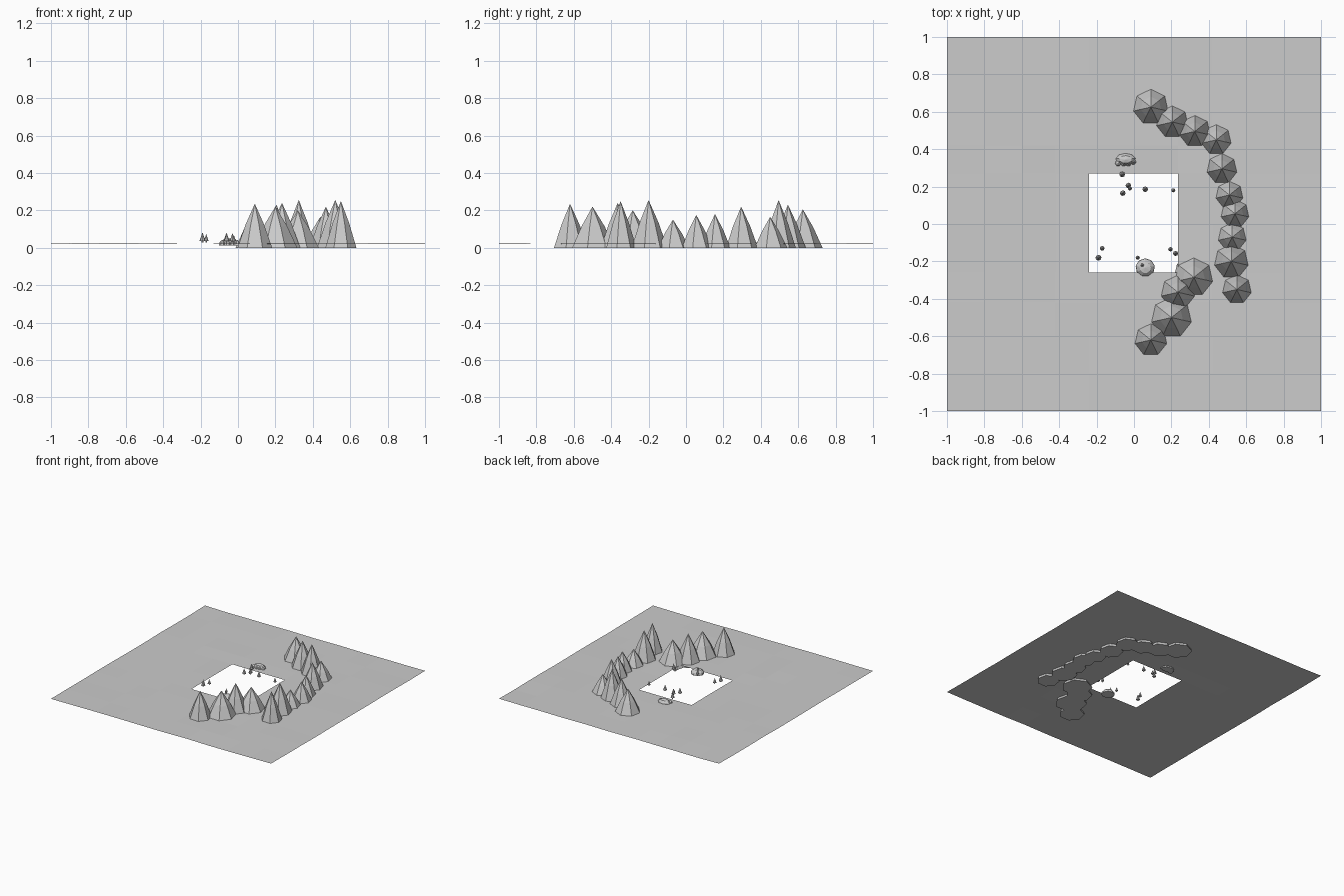
import bpy, bmesh, math, random
random.seed(3)


def finish(name, bm):
    bmesh.ops.recalc_face_normals(bm, faces=bm.faces)
    me = bpy.data.meshes.new(name)
    bm.to_mesh(me)
    bm.free()
    ob = bpy.data.objects.new(name, me)
    bpy.context.collection.objects.link(ob)
    return ob


def lathe(bm, x, y, rings, tip, n, sy=1.0):
    """Stack of n-sided rings (radius, z), closed by a base and a pointed tip."""
    loops = []
    for r, z in rings:
        loops.append([bm.verts.new((x + r * math.sin(2 * math.pi * i / n),
                                    y + sy * r * math.cos(2 * math.pi * i / n), z))
                      for i in range(n)])
    bm.faces.new(loops[0])
    top = bm.verts.new((x, y, tip))
    for i in range(n):
        j = (i + 1) % n
        for a, b in zip(loops, loops[1:]):
            bm.faces.new((a[i], a[j], b[j], b[i]))
        bm.faces.new((loops[-1][i], loops[-1][j], top))


# Ground sheet with a rectangular opening and very gentle relief
xs = [-1, -0.8, -0.6, -0.42, -0.24, 0, 0.235, 0.42, 0.6, 0.8, 1]
ys = [-1, -0.8, -0.6, -0.42, -0.26, 0, 0.27, 0.42, 0.6, 0.8, 1]
bm = bmesh.new()
grid = [[bm.verts.new((x, y, 0.022 + random.uniform(-0.002, 0.002))) for y in ys] for x in xs]
for i in range(10):
    for j in range(10):
        if not (i in (4, 5) and j in (4, 5)):
            bm.faces.new((grid[i][j], grid[i + 1][j], grid[i + 1][j + 1], grid[i][j + 1]))
loose = [v for v in bm.verts if not v.link_faces]
bmesh.ops.delete(bm, geom=loose, context='VERTS')
finish("ground", bm)

# Mountain range: x, y, radius, height
peaks = [
    (0.09, 0.625, 0.105, 0.205), (0.205, 0.545, 0.095, 0.23), (0.325, 0.495, 0.092, 0.255),
    (0.44, 0.45, 0.092, 0.165), (0.47, 0.295, 0.09, 0.22), (0.51, 0.155, 0.083, 0.18),
    (0.54, 0.055, 0.086, 0.175), (0.525, -0.07, 0.088, 0.15), (0.52, -0.20, 0.10, 0.255),
    (0.55, -0.35, 0.085, 0.25), (0.32, -0.285, 0.115, 0.20), (0.235, -0.365, 0.10, 0.24),
    (0.20, -0.50, 0.12, 0.22), (0.09, -0.62, 0.095, 0.235)]
for k, (x, y, r, h) in enumerate(peaks):
    bm = bmesh.new()
    lathe(bm, x, y, [(r, 0.0), (r * 0.53, h * 0.53)], h, 7)
    finish(f"mountain_{k + 1}", bm)

# Trees: x, y, foliage radius, height
trees = [
    (-0.063, 0.265, 0.015, 0.05), (-0.03, 0.206, 0.015, 0.05), (-0.022, 0.19, 0.011, 0.04),
    (-0.06, 0.165, 0.015, 0.05), (0.06, 0.186, 0.015, 0.05), (0.21, 0.18, 0.011, 0.04),
    (-0.17, -0.13, 0.013, 0.045), (-0.19, -0.18, 0.016, 0.055), (0.195, -0.135, 0.012, 0.045),
    (0.222, -0.157, 0.014, 0.05), (0.02, -0.18, 0.011, 0.04), (0.045, -0.22, 0.012, 0.045)]
for k, (x, y, r, h) in enumerate(trees):
    bm = bmesh.new()
    lathe(bm, x, y, [(r * 0.3, 0.027), (r * 0.3, 0.036), (r, 0.036)], 0.028 + h, 8)
    finish(f"tree_{k + 1}", bm)

# Low faceted mounds
for name, x, y, r, sy in (("mound_back", -0.045, 0.345, 0.056, 0.62),
                          ("mound_front", 0.06, -0.233, 0.052, 0.95)):
    bm = bmesh.new()
    lathe(bm, x, y, [(r, 0.012), (r * 0.93, 0.028), (r * 0.6, 0.044)], 0.05, 9, sy)
    finish(name, bm)

# Small boulders along the edge of the back mound
for k, (x, y, r) in enumerate(((-0.085, 0.325, 0.018), (-0.055, 0.322, 0.016),
                               (-0.03, 0.323, 0.017), (-0.003, 0.332, 0.016))):
    bm = bmesh.new()
    lathe(bm, x, y, [(r, 0.012), (r * 0.8, 0.03)], 0.042, 7)
    finish(f"boulder_{k + 1}", bm)
